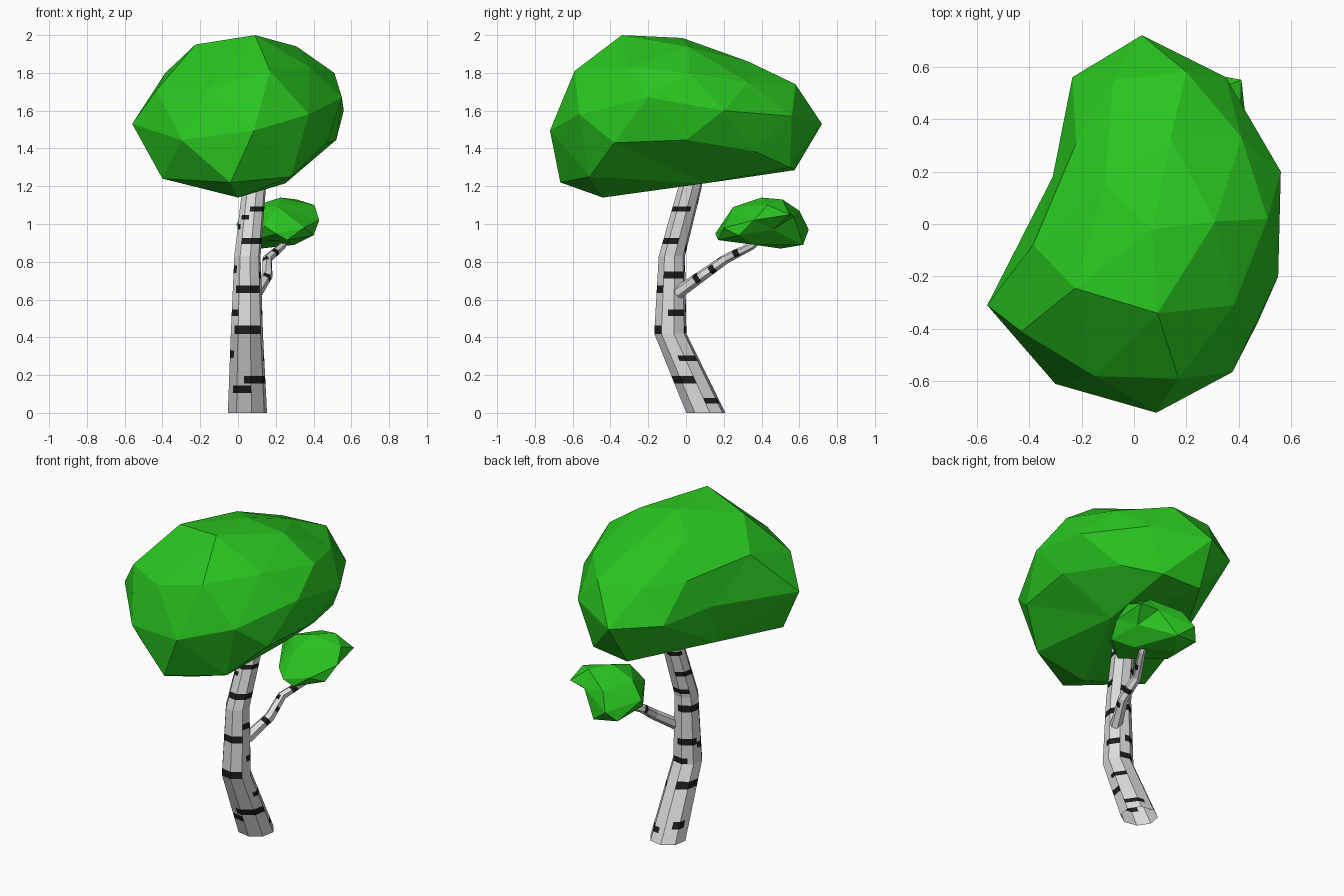
import bpy, bmesh, math
from mathutils import Vector


def material(name, rgb):
    m = bpy.data.materials.new(name)
    m.diffuse_color = (*rgb, 1)
    return m


LEAF = material("leaf green", (0.022, 0.56, 0.014))
BARK = material("pale bark", (0.72, 0.72, 0.72))
MARK = material("black bark mark", (0.012, 0.012, 0.012))


def finish(name, bm, mats):
    bmesh.ops.recalc_face_normals(bm, faces=bm.faces[:])
    me = bpy.data.meshes.new(name)
    bm.to_mesh(me)
    bm.free()
    for m in mats:
        me.materials.append(m)
    ob = bpy.data.objects.new(name, me)
    bpy.context.collection.objects.link(ob)
    return ob


def tube(name, path, sides, marks, level):
    """Faceted limb. path: (x, y, z, radius). marks: (z, angle, half width, half height)."""
    heights = {p[2] for p in path}
    for z, a, w, h in marks:
        heights |= {round(z - h, 4), round(z + h, 4)}
    heights = sorted(heights)
    pts = [Vector(p[:3]) for p in path]
    # ring plane normals: level for the trunk, mitred for the branch
    normals = []
    for i in range(len(pts)):
        t = (pts[min(i + 1, len(pts) - 1)] - pts[max(i - 1, 0)]).normalized()
        normals.append(Vector((0, 0, 1)) if level else t)
    cols = sides * 2                       # each flat side is split in two
    step = math.tau / sides
    bm = bmesh.new()
    rings = []
    for z in heights:
        i = max(k for k in range(len(path) - 1) if path[k][2] <= z + 1e-6)
        f = (z - path[i][2]) / (path[i + 1][2] - path[i][2])
        c = pts[i].lerp(pts[i + 1], f)
        r = path[i][3] * (1 - f) + path[i + 1][3] * f
        q = Vector((0, 0, 1)).rotation_difference(normals[i].lerp(normals[i + 1], f))
        ring = []
        for j in range(cols):
            a = math.radians(12) + j * step / 2
            rr = r * (math.cos(step / 2) if j % 2 else 1)
            ring.append(bm.verts.new(c + q @ Vector((rr * math.cos(a), rr * math.sin(a), 0))))
        rings.append(ring)
    for k in range(len(rings) - 1):
        zm = (heights[k] + heights[k + 1]) / 2
        for j in range(cols):
            n = (j + 1) % cols
            face = bm.faces.new((rings[k][j], rings[k][n], rings[k + 1][n], rings[k + 1][j]))
            ang = 12 + (j + 0.5) * 360 / cols
            for z, a, w, h in marks:
                if abs(zm - z) < h and abs((ang - a + 180) % 360 - 180) < w:
                    face.material_index = 1
    return finish(name, bm, [BARK, MARK])   # ends stay open


def foliage(name, points, centre, size):
    """Triangulate points as directions on a ball, then move them to their real place."""
    bm = bmesh.new()
    real = {}
    for p in points:
        d = Vector(p) - Vector(centre)
        d = Vector((d.x / size[0], d.y / size[1], d.z / size[2])).normalized()
        real[bm.verts.new(d)] = p
    bmesh.ops.convex_hull(bm, input=bm.verts[:])
    for v, p in real.items():
        if v.is_valid:
            v.co = p
    return finish(name, bm, [LEAF])


# Trunk with bark marks (0 = right, 90 = back, 180 = left, 270 = front)
trunk_marks = [
    (0.065, 40, 35, 0.015), (0.125, 250, 40, 0.02), (0.175, 315, 50, 0.02),
    (0.10, 150, 30, 0.02), (0.29, 20, 30, 0.015), (0.31, 150, 55, 0.02),
    (0.44, 265, 60, 0.022), (0.44, 90, 40, 0.018), (0.53, 15, 32, 0.018),
    (0.53, 195, 35, 0.018), (0.555, 130, 50, 0.02), (0.655, 265, 58, 0.02),
    (0.73, 20, 45, 0.018), (0.76, 150, 60, 0.02), (0.91, 305, 75, 0.017),
    (0.87, 100, 40, 0.015), (0.985, 160, 55, 0.015), (1.035, 240, 30, 0.012),
    (1.08, 320, 65, 0.013), (1.12, 120, 45, 0.013)]
tube("trunk", [(0.05, 0.105, 0, 0.106), (0.047, -0.083, 0.42, 0.087),
               (0.05, -0.075, 0.83, 0.071), (0.085, 0.02, 1.19, 0.064),
               (0.09, 0.05, 1.32, 0.055)], 8, trunk_marks, True)

# Side branch
tube("side_branch", [(0.095, -0.045, 0.635, 0.034), (0.155, 0.09, 0.73, 0.03),
                     (0.155, 0.21, 0.815, 0.026), (0.235, 0.35, 0.885, 0.02),
                     (0.26, 0.42, 0.95, 0.018)], 6,
     [(0.71, 330, 70, 0.008), (0.765, 20, 80, 0.009), (0.80, 200, 70, 0.008),
      (0.845, 330, 80, 0.007)], False)

# Crown corner points, from the top layer down
foliage("crown", [
    (0.09, -0.34, 2.0), (0.07, -0.02, 1.985), (-0.225, -0.245, 1.95), (0.31, 0.01, 1.94),
    (0.14, 0.33, 1.86), (-0.11, 0.15, 1.91), (0.38, -0.31, 1.83), (0.51, 0.02, 1.80),
    (0.17, -0.59, 1.81), (-0.385, -0.08, 1.80), (-0.15, -0.58, 1.72), (0.41, 0.33, 1.75),
    (0.2, 0.58, 1.74), (-0.08, 0.55, 1.74), (-0.22, 0.31, 1.74), (-0.43, -0.41, 1.71),
    (0.55, -0.2, 1.67), (0.56, 0.2, 1.60), (0.375, -0.565, 1.58), (0.35, 0.56, 1.57),
    (0.03, 0.72, 1.53), (-0.235, 0.56, 1.56), (-0.31, 0.18, 1.56), (-0.56, -0.31, 1.53),
    (0.085, -0.72, 1.495), (-0.3, -0.61, 1.445), (0.47, -0.38, 1.43), (0.52, 0.0, 1.445),
    (0.40, 0.36, 1.385), (0.0, 0.575, 1.285), (0.25, 0.55, 1.30), (-0.28, 0.1, 1.30),
    (-0.4, -0.38, 1.24), (-0.04, -0.665, 1.22), (0.28, -0.51, 1.25), (0.25, 0.1, 1.215),
    (0.0, -0.44, 1.14)], (0.05, 0, 1.58), (0.56, 0.72, 0.43))

# Small leaf clump at the end of the branch
foliage("small_leaf_clump", [
    (0.225, 0.40, 1.14), (0.31, 0.51, 1.13), (0.21, 0.25, 1.09), (0.405, 0.43, 1.10),
    (0.07, 0.42, 1.09), (0.15, 0.60, 1.07), (0.41, 0.55, 1.05), (0.43, 0.36, 1.02),
    (0.30, 0.57, 1.04), (0.10, 0.65, 0.97), (-0.01, 0.45, 1.0), (0.14, 0.20, 0.99),
    (0.35, 0.20, 0.98), (0.20, 0.155, 0.95), (0.40, 0.28, 0.94), (0.26, 0.17, 0.915),
    (0.36, 0.46, 0.97), (0.05, 0.35, 0.91), (0.05, 0.60, 0.91), (0.20, 0.62, 0.89),
    (0.30, 0.36, 0.89), (0.12, 0.50, 0.87)], (0.21, 0.40, 1.0), (0.22, 0.25, 0.135))
